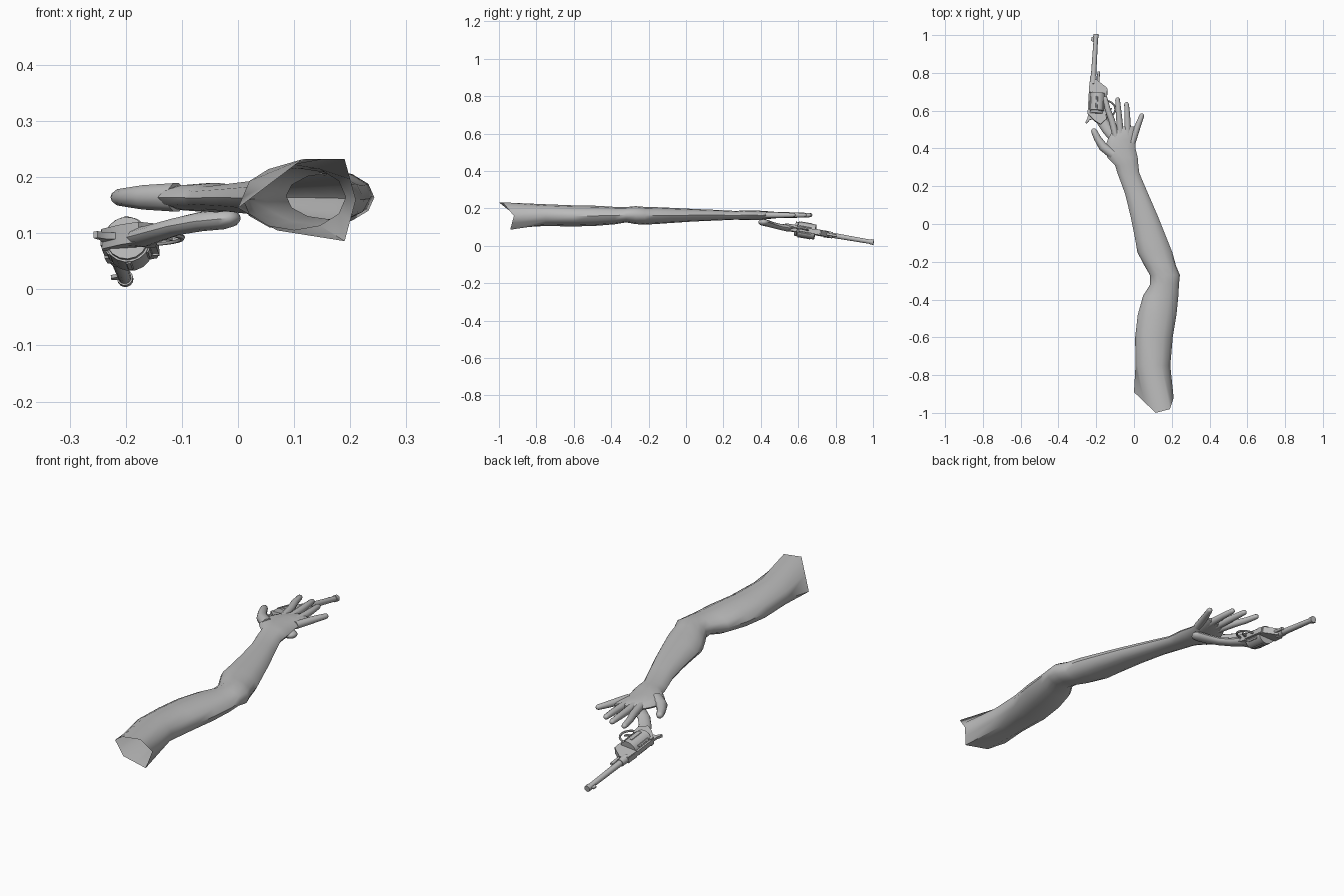
import bpy, bmesh, math
from mathutils import Vector

if "Cube" in bpy.data.objects:
    bpy.data.objects.remove(bpy.data.objects["Cube"])

grey = bpy.data.materials.new("plain grey")
grey.diffuse_color = (0.5, 0.5, 0.5, 1)
grey.use_nodes = True
grey.node_tree.nodes["Principled BSDF"].inputs["Base Color"].default_value = grey.diffuse_color


def finish(name, bm, angle=40):
    bmesh.ops.recalc_face_normals(bm, faces=bm.faces)
    me = bpy.data.meshes.new(name)
    bm.to_mesh(me)
    bm.free()
    me.materials.append(grey)
    ob = bpy.data.objects.new(name, me)
    bpy.context.collection.objects.link(ob)
    bpy.context.view_layer.objects.active = ob
    ob.select_set(True)
    bpy.ops.object.shade_smooth_by_angle(angle=math.radians(angle))
    ob.select_set(False)
    return ob


def loft(name, rings, cap_start=True, cap_end=True, angle=40):
    bm = bmesh.new()
    rows = [[bm.verts.new(p) for p in r] for r in rings]
    n = len(rows[0])
    for a, b in zip(rows, rows[1:]):
        for i in range(n):
            bm.faces.new((a[i], a[(i + 1) % n], b[(i + 1) % n], b[i]))
    if cap_start:
        bm.faces.new(rows[0])
    if cap_end:
        bm.faces.new(rows[-1])
    return finish(name, bm, angle)


def tube(name, path, widths, flat=1.0, up=(0, 0, 1), n=10, rounded=True, angle=40):
    """Tapered limb along a path; flat scales its thickness along up."""
    pts, rad = [Vector(p) for p in path], list(widths)
    if rounded:
        d, r = (pts[-1] - pts[-2]).normalized(), rad[-1]
        end = pts[-1]
        pts[-1] = end - d * r
        pts += [end - d * r * 0.35, end - d * r * 0.08, end]
        rad += [r * 0.8, r * 0.45, r * 0.1]
    rings = []
    for i, p in enumerate(pts):
        t = (pts[min(i + 1, len(pts) - 1)] - pts[max(i - 1, 0)]).normalized()
        side = t.cross(Vector(up)).normalized()
        top = side.cross(t)
        rings.append([p + side * rad[i] * math.cos(a) + top * rad[i] * flat * math.sin(a)
                      for a in (2 * math.pi * k / n for k in range(n))])
    return loft(name, rings, angle=angle)


# Arm: y, left, right, bottom, top of each section
N = 12
sections = [
    (-0.75, .008, .192, .106, .222), (-0.60, .006, .205, .103, .216),
    (-0.48, .020, .225, .107, .214), (-0.38, .048, .235, .115, .208),
    (-0.32, .086, .238, .125, .207), (-0.27, .084, .243, .116, .212),
    (-0.22, .055, .222, .113, .208), (-0.15, .018, .203, .117, .206),
    (-0.08, .006, .175, .122, .203), (0.04, -.018, .127, .130, .197),
    (0.16, -.047, .075, .135, .192), (0.27, -.088, .028, .140, .186),
    (0.31, -.100, .023, .137, .190), (0.35, -.140, .020, .139, .189),
    (0.40, -.155, .008, .139, .187), (0.45, -.138, .008, .144, .184),
    (0.49, -.115, .010, .148, .180), (0.515, -.098, .003, .154, .174)]
corners = [Vector(c) for c in (
    (.21, -.92, .16), (.19, -.98, .232), (.115, -1.0, .232),
    (.0, -.89, .145), (.07, -.93, .105), (.19, -.94, .086))]
rings = [[]]
for i, c in enumerate(corners):
    rings[0] += [c, (c + corners[(i + 1) % 6]) / 2]
for y, l, r, b, t in sections:
    rings.append([Vector(((l + r) / 2 + (r - l) / 2 * math.cos(a), y,
                          (b + t) / 2 + (t - b) / 2 * math.sin(a)))
                  for a in (2 * math.pi * k / N for k in range(N))])
loft("arm_and_palm", rings, cap_start=False, angle=50)

# Fingers and thumb
fingers = {
    "index_finger": [(-.092, .45), (-.118, .55), (-.140, .61), (-.155, .675)],
    "middle_finger": [(-.068, .45), (-.076, .53), (-.082, .60), (-.088, .67)],
    "ring_finger": [(-.035, .45), (-.034, .52), (-.036, .58), (-.040, .645)],
    "little_finger": [(-.010, .43), (.010, .49), (.026, .535), (.046, .585)],
    "thumb": [(-.110, .37), (-.165, .41), (-.194, .455), (-.218, .505)]}
for name, path in fingers.items():
    w = (.028, .024, .019, .016) if name == "thumb" else (.018, .017, .015, .0125)
    tube(name, [(x, y, .164) for x, y in path], w, flat=.95)

# Revolver lies on its side: a = forward, b = towards its sights, c = sideways
centre = Vector((-.195, .64, .082))
fwd = Vector((.06, .98, -.168)).normalized()
sights = Vector((-1, 0, -.05))
sights = (sights - fwd * sights.dot(fwd)).normalized()
side = fwd.cross(sights)


def G(a, b, c=0):
    return centre + fwd * a + sights * b + side * c


def rod(name, a0, a1, b, r0, r1=None, n=14, c=0):
    r1 = r1 or r0
    return loft(name, [[G(a, b + r * math.cos(t), c + r * math.sin(t))
                        for t in (2 * math.pi * k / n for k in range(n))]
                       for a, r in ((a0, r0), (a1, r1))])


def plate(name, outline, half, c=0):
    """Flat profile in the plane of the revolver, given a thickness."""
    return loft(name, [[G(a, b, c + h) for a, b in outline] for h in (-half, half)])


rod("barrel", .10, .362, .028, .0145, .0115)
rod("muzzle_ring", .35, .368, .028, .0145)
rod("barrel_collar", .10, .145, .028, .019, .017)
rod("ejector_rod", .09, .17, .002, .007)
rod("cylinder", -.042, .052, 0, .041, n=18)
# Raised ribs between the flutes of the cylinder
for k in range(6):
    t = math.pi * (k + .5) / 3
    rod("cylinder_rib", -.036, .030, .037 * math.cos(t), .007, n=6, c=.037 * math.sin(t))
plate("top_strap", [(-.06, .036), (-.06, .047), (.11, .047), (.12, .036)], .011)
plate("bottom_strap", [(-.07, -.05), (-.07, -.036), (.08, -.036), (.08, -.05)], .012)
plate("front_frame", [(.054, -.05), (.054, .047), (.11, .045), (.125, .012), (.085, -.045)], .015)
plate("rear_frame", [(-.044, -.05), (-.044, .046), (-.062, .044), (-.095, .01),
                     (-.115, -.025), (-.085, -.055)], .018)
rod("recoil_shield", -.058, -.044, 0, .038, n=16)
plate("hammer", [(-.06, .02), (-.06, .044), (-.085, .046), (-.108, .056), (-.112, .049),
                 (-.092, .034), (-.085, .012)], .006)
plate("front_sight", [(.325, .038), (.335, .052), (.352, .052), (.355, .038)], .003)
plate("trigger", [(-.05, -.045), (-.035, -.045), (-.03, -.065), (-.022, -.08),
                  (-.032, -.077), (-.043, -.062)], .004)

# Trigger guard loop
loop = [G(-.03 + .045 * math.cos(t), -.048 - .05 * math.sin(t))
        for t in (math.pi * k / 10 for k in range(11))]
tube("trigger_guard", loop, [.005] * 11, up=side, n=6, rounded=False)

# Curved grip under the palm
tube("grip", [(-.195, .585, .090), (-.168, .545, .094), (-.142, .50, .102),
              (-.110, .46, .112), (-.065, .43, .121), (.002, .405, .128)],
     (.026, .030, .027, .026, .029, .030), flat=.6, n=12)
